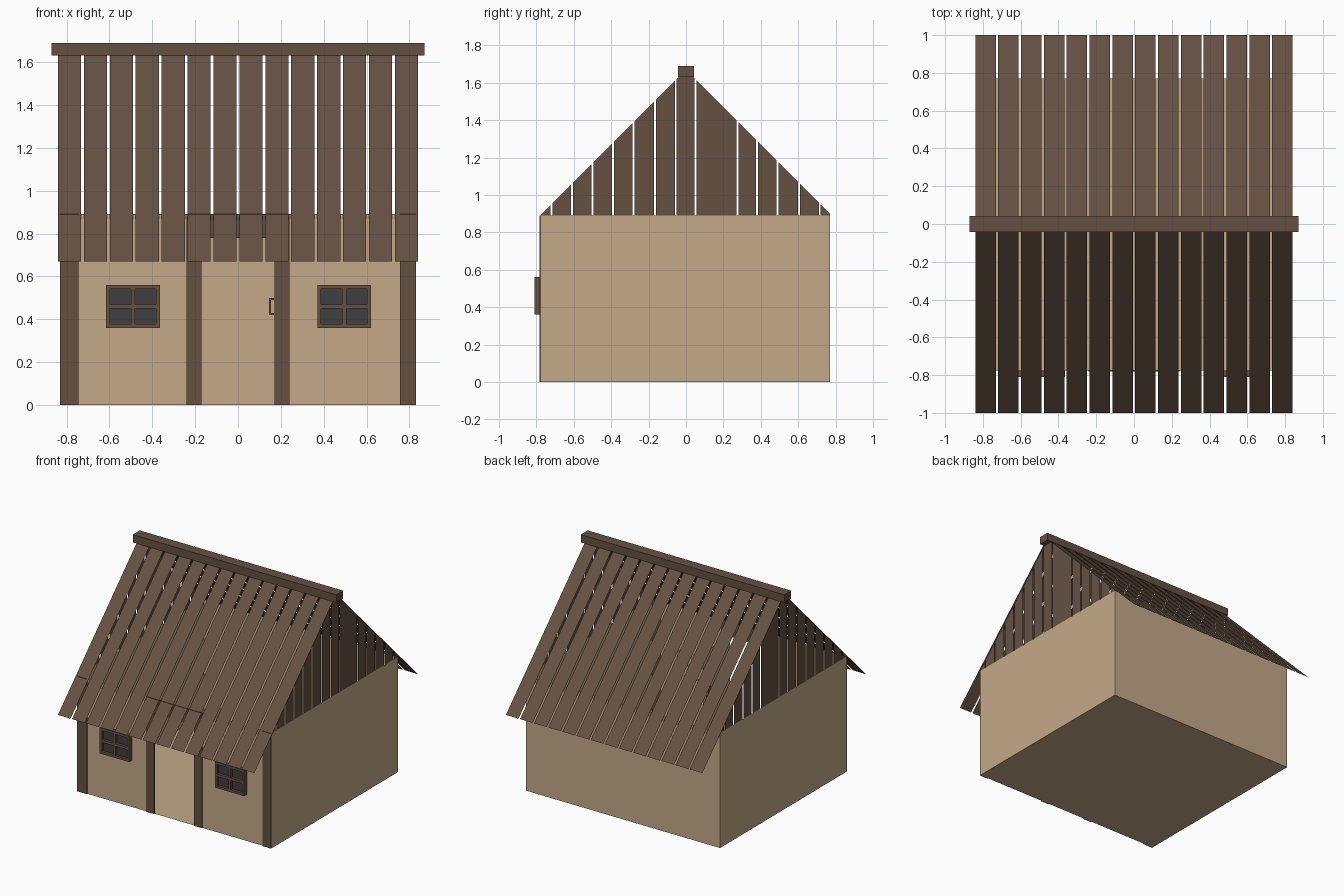
import bpy

if "Cube" in bpy.data.objects:
    bpy.data.objects.remove(bpy.data.objects["Cube"])

def material(name, rgb):
    m = bpy.data.materials.new(name)
    m.diffuse_color = (*rgb, 1)
    m.use_nodes = True
    m.node_tree.nodes["Principled BSDF"].inputs["Base Color"].default_value = m.diffuse_color
    return m

PLASTER = material("plaster", (0.55, 0.40, 0.25))
WOOD = material("wood", (0.13, 0.082, 0.055))
GLASS = material("glass", (0.05, 0.05, 0.055))

def mesh(name, verts, faces, mat):
    me = bpy.data.meshes.new(name)
    me.from_pydata(verts, [], faces)
    me.materials.append(mat)
    ob = bpy.data.objects.new(name, me)
    bpy.context.collection.objects.link(ob)
    return ob

def panels(name, polys, mat):
    """Thin sheets: a list of polygons joined in one object."""
    verts, faces = [], []
    for p in polys:
        faces.append(range(len(verts), len(verts) + len(p)))
        verts += p
    return mesh(name, verts, faces, mat)

def boxes(name, dims, mat):
    """Boxes given as (x0, x1, y0, y1, z0, z1), joined in one object."""
    verts, faces = [], []
    for x0, x1, y0, y1, z0, z1 in dims:
        n = len(verts)
        verts += [(x, y, z) for z in (z0, z1) for x, y in ((x0, y0), (x1, y0), (x1, y1), (x0, y1))]
        quads = [(3, 2, 1, 0), (4, 5, 6, 7)] + [(i, (i + 1) % 4, (i + 1) % 4 + 4, i + 4) for i in range(4)]
        faces += [[n + i for i in q] for q in quads]
    return mesh(name, verts, faces, mat)

W, F, B, H = 0.83, -0.775, 0.77, 0.89      # half width, front, back, wall height
DW, DH, APEX = 0.17, 0.78, 1.67            # door half width, door height, roof apex

# Walls, open at the top, with a doorway in front
def front(x0, x1, z0, z1):
    return [(x0, F, z0), (x1, F, z0), (x1, F, z1), (x0, F, z1)]

panels("walls", [
    front(-W, -DW, 0, H), front(DW, W, 0, H), front(-DW, DW, DH, H),
    [(W, F, 0), (W, B, 0), (W, B, H), (W, F, H)],
    [(-W, B, 0), (-W, F, 0), (-W, F, H), (-W, B, H)],
    [(W, B, 0), (-W, B, 0), (-W, B, H), (W, B, H)],
], PLASTER)
panels("floor", [[(-W, F, 0), (-W, B, 0), (W, B, 0), (W, F, 0)]], PLASTER)

# Door swung inward, with a loop handle
dx = 0.168
panels("door", [[(dx, F, 0.003), (dx, -0.45, 0.003), (dx, -0.45, DH), (dx, F, DH)]], PLASTER)
boxes("door_handle", [(0.145, 0.155, -0.51, -0.49, 0.42, 0.50),
                      (0.155, dx, -0.51, -0.49, 0.42, 0.43),
                      (0.155, dx, -0.51, -0.49, 0.49, 0.50)], WOOD)

# Front timber posts and lintel
boxes("front_posts", [(a, b, -0.782, -0.772, 0, H) for a, b in
                      ((-W, -0.745), (-0.24, -DW), (DW, 0.24), (0.755, W))], WOOD)
boxes("lintel", [(-DW, DW, -0.782, -0.772, DH, H)], WOOD)

# Windows: frame, cross bars and recessed glass
for side, cx in (("left", -0.49), ("right", 0.495)):
    hw, z0, z1, t = 0.125, 0.36, 0.56, 0.018
    y0, y1, zm = -0.81, F, 0.46
    boxes(side + "_window_frame", [
        (cx - hw, cx - hw + t, y0, y1, z0, z1), (cx + hw - t, cx + hw, y0, y1, z0, z1),
        (cx - hw + t, cx + hw - t, y0, y1, z0, z0 + t), (cx - hw + t, cx + hw - t, y0, y1, z1 - t, z1),
        (cx - 0.01, cx + 0.01, y0, y1, z0 + t, z1 - t),
        (cx - hw + t, cx - 0.01, y0, y1, zm - 0.01, zm + 0.01),
        (cx + 0.01, cx + hw - t, y0, y1, zm - 0.01, zm + 0.01)], WOOD)
    panels(side + "_window_glass", [[(cx + sx * (hw - 0.01), -0.79, z) for sx, z in
           ((-1, z0 + 0.01), (1, z0 + 0.01), (1, z1 - 0.01), (-1, z1 - 0.01))]], GLASS)

# Roof planks: thin sheets on both 45 degree slopes
for name, s in (("front_roof_planks", -1), ("back_roof_planks", 1)):
    polys = []
    for i in range(14):
        c, hw = (i - 6.5) * 0.1209, 0.054
        p = [(c - hw, s, APEX - 1), (c + hw, s, APEX - 1),
             (c + hw, s * 0.03, APEX - 0.03), (c - hw, s * 0.03, APEX - 0.03)]
        polys.append(p if s < 0 else p[::-1])
    panels(name, polys, WOOD)

# Gable planks cut to the roof slope
gaps = [-0.78, -0.72, -0.61, -0.5, -0.39, -0.28, -0.165, -0.055, 0.05, 0.275, 0.38, 0.49, 0.605, 0.715, 0.775]
for name, x in (("right_gable_planks", W), ("left_gable_planks", -W)):
    polys = []
    for a, b in zip(gaps, gaps[1:]):
        a, b = a + 0.005, b - 0.005
        p = [(x, a, H), (x, b, H), (x, b, APEX - abs(b))]
        if a < 0 < b:
            p.append((x, 0, APEX))
        p.append((x, a, APEX - abs(a)))
        polys.append(p if x > 0 else p[::-1])
    panels(name, polys, WOOD)

# Ridge beam
boxes("ridge_beam", [(-0.87, 0.87, -0.042, 0.042, 1.63, 1.69)], WOOD)
